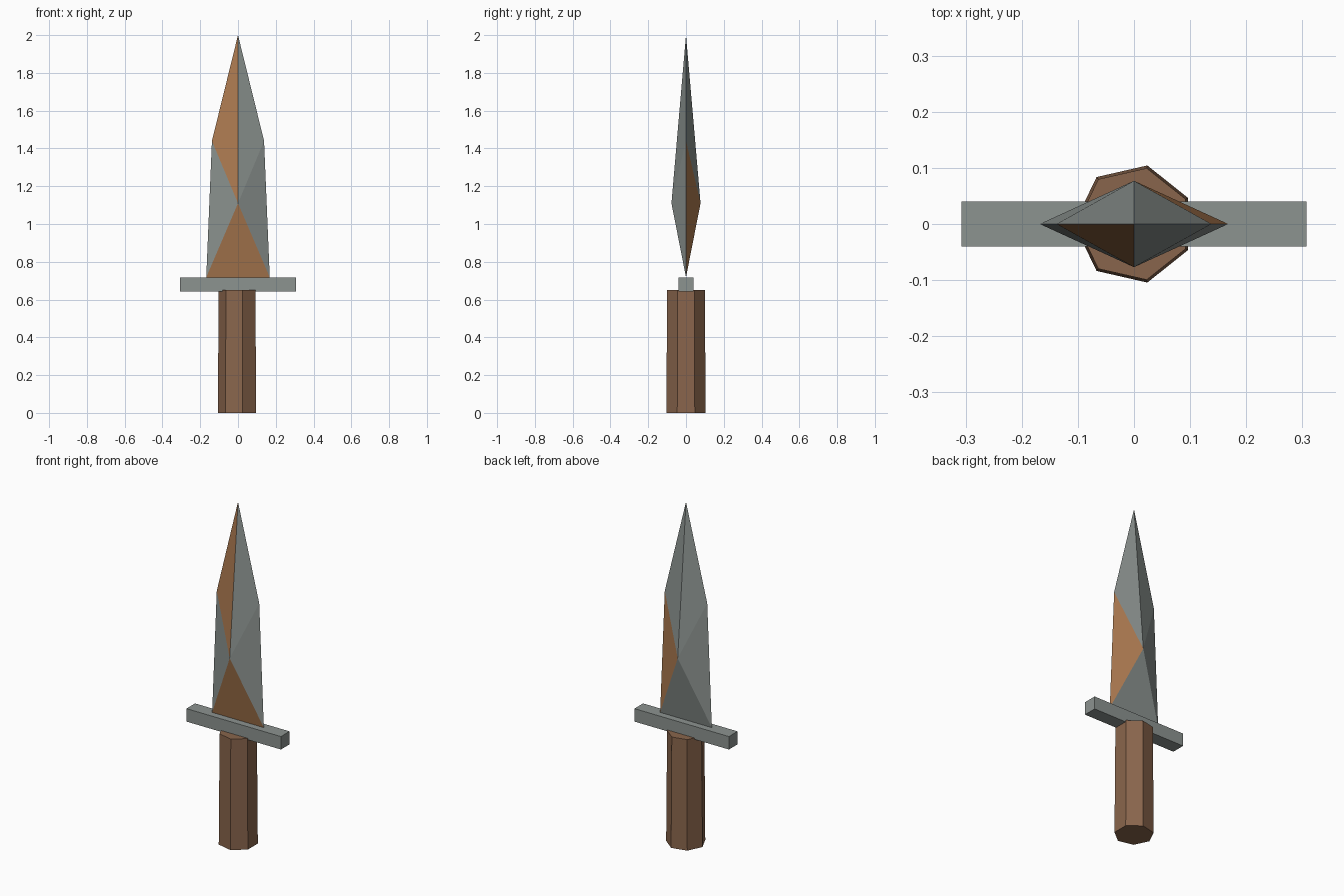
import bpy, bmesh, math

if "Cube" in bpy.data.objects:
    bpy.data.objects.remove(bpy.data.objects["Cube"])


def material(name, rgb):
    lin = [((c / 255 + 0.055) / 1.055) ** 2.4 for c in rgb]
    m = bpy.data.materials.new(name)
    m.diffuse_color = (*lin, 1)
    m.use_nodes = True
    m.node_tree.nodes["Principled BSDF"].inputs["Base Color"].default_value = m.diffuse_color
    return m


steel = material("steel grey", (140, 147, 144))
rust = material("rust orange", (172, 122, 80))
wood = material("wood brown", (137, 101, 76))


def make_object(name, bm, *mats):
    bmesh.ops.recalc_face_normals(bm, faces=bm.faces[:])
    mesh = bpy.data.meshes.new(name)
    bm.to_mesh(mesh)
    bm.free()
    for m in mats:
        mesh.materials.append(m)
    obj = bpy.data.objects.new(name, mesh)
    bpy.context.collection.objects.link(obj)
    return obj


# Handle: tapered seven-sided grip, one corner pointing to -x
bm = bmesh.new()
rings = []
for radius, z in ((0.107, 0), (0.102, 0.65)):
    angles = [math.pi + i * math.tau / 7 for i in range(7)]
    rings.append([bm.verts.new((radius * math.cos(a), radius * math.sin(a), z)) for a in angles])
    bm.faces.new(rings[-1])
for i in range(7):
    j = (i + 1) % 7
    bm.faces.new((rings[0][i], rings[0][j], rings[1][j], rings[1][i]))
make_object("handle", bm, wood)

# Guard: flat crossbar
bm = bmesh.new()
bmesh.ops.create_cube(bm, size=1)
for v in bm.verts:
    v.co = (v.co.x * 0.614, v.co.y * 0.08, 0.68 + v.co.z * 0.076)
make_object("guard", bm, steel)

# Blade: outline in the xz plane, fanned to a ridge point on each side
bm = bmesh.new()
outline = [bm.verts.new((x, 0, z)) for x, z in
           ((-0.168, 0.718), (0.168, 0.718), (0.138, 1.44), (0, 2), (-0.138, 1.44))]
for y in (-0.077, 0.077):
    ridge = bm.verts.new((0, y, 1.11))
    for i in range(5):
        bm.faces.new((outline[i], outline[(i + 1) % 5], ridge))

# Rusted facets: front base, front upper left, back lower right
for f in bm.faces:
    c = f.calc_center_median()
    if c.y < 0:
        rusted = c.z < 0.9 or (c.z > 1.3 and c.x < 0)
    else:
        rusted = 0.9 < c.z < 1.3 and c.x > 0
    f.material_index = int(rusted)
make_object("blade", bm, steel, rust)
